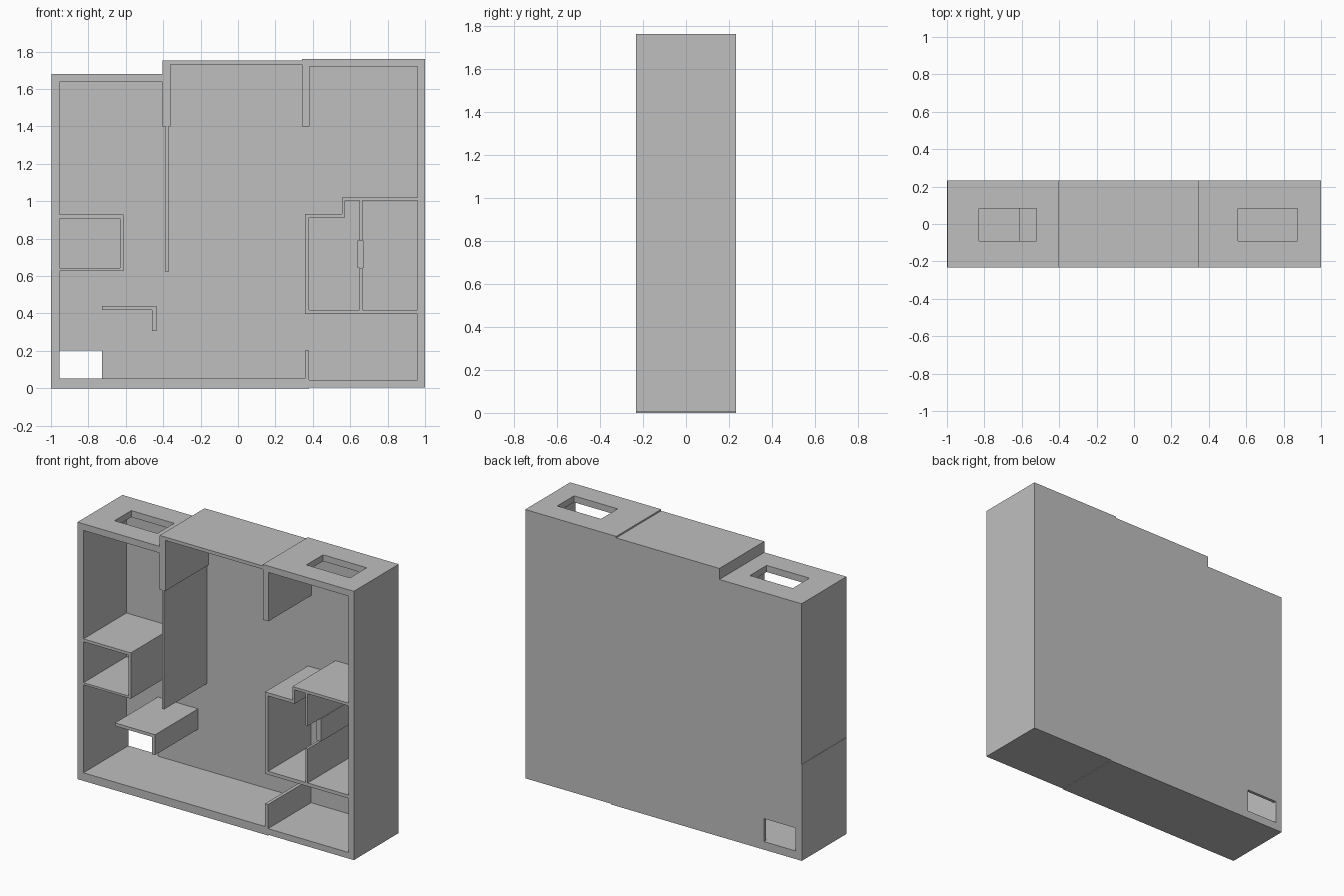
import bpy
import bmesh

cube = bpy.data.objects.get("Cube")
if cube:
    bpy.data.objects.remove(cube, do_unlink=True)

FRONT, INNER, BACK = -0.232, 0.212, 0.232

grey = bpy.data.materials.new("plain grey")
grey.use_nodes = True
colour = (0.52, 0.52, 0.52, 1)
grey.diffuse_color = colour
grey.node_tree.nodes["Principled BSDF"].inputs["Base Color"].default_value = colour


def profile(name, points, y0=FRONT, y1=INNER):
    """Extrude an x-z outline from y0 to y1."""
    bm = bmesh.new()
    face = bm.faces.new([bm.verts.new((x, y0, z)) for x, z in points])
    new = bmesh.ops.extrude_face_region(bm, geom=[face])["geom"]
    verts = [v for v in new if isinstance(v, bmesh.types.BMVert)]
    bmesh.ops.translate(bm, verts=verts, vec=(0, y1 - y0, 0))
    bmesh.ops.recalc_face_normals(bm, faces=bm.faces)
    mesh = bpy.data.meshes.new(name)
    bm.to_mesh(mesh)
    bm.free()
    mesh.materials.append(grey)
    obj = bpy.data.objects.new(name, mesh)
    bpy.context.collection.objects.link(obj)
    return obj


def slab(name, x0, x1, z0, z1, y0=FRONT, y1=INNER):
    return profile(name, [(x0, z0), (x1, z0), (x1, z1), (x0, z1)], y0, y1)


def cut(target, x0, x1, z0, z1, y0, y1):
    cutter = slab(target.name + "_cutter", x0, x1, z0, z1, y0, y1)
    cutter.hide_render = True
    cutter.hide_viewport = True
    cutter.display_type = 'WIRE'
    mod = target.modifiers.new("opening", 'BOOLEAN')
    mod.operation = 'DIFFERENCE'
    mod.solver = 'EXACT'
    mod.object = cutter


# Back panel with the low hatch opening
back = profile("back_panel", [
    (-1, 0), (0.38, 0), (0.38, 0.005), (1, 0.005), (1, 1.762), (0.342, 1.762),
    (0.342, 1.752), (-0.404, 1.752), (-0.404, 1.68), (-0.998, 1.68),
    (-0.998, 0.63), (-1, 0.63)], INNER, BACK)
cut(back, -0.955, -0.727, 0.053, 0.203, 0.15, 0.3)

# Outer shell: the side walls and floors
slab("right_wall_lower", -1, -0.955, 0, 0.63, FRONT, INNER)
slab("right_wall_upper", -0.998, -0.955, 0.63, 1.637)
slab("left_wall", 0.96, 1, 0.045, 1.72)
slab("main_floor", -0.955, 0.358, 0, 0.053)
slab("corner_floor", 0.38, 1, 0.005, 0.045)
slab("floor_post", 0.358, 0.38, 0, 0.203)

# Roof sections, the outer two with openings
right_roof = slab("right_roof", -0.998, -0.404, 1.637, 1.68)
cut(right_roof, -0.83, -0.52, 1.5, 1.9, -0.09, 0.083)
slab("middle_roof", -0.362, 0.342, 1.73, 1.752)
left_roof = slab("left_roof", 0.382, 1, 1.72, 1.762)
cut(left_roof, 0.557, 0.873, 1.6, 1.9, -0.09, 0.083)

# Hanging partitions
slab("right_hanging_wall", -0.404, -0.362, 1.4, 1.752)
slab("right_thin_divider", -0.388, -0.372, 0.623, 1.4)
slab("left_hanging_wall", 0.342, 0.382, 1.4, 1.762)

# Small cubby on the right wall
profile("cubby", [
    (-0.955, 0.628), (-0.613, 0.628), (-0.613, 0.928), (-0.955, 0.928),
    (-0.955, 0.909), (-0.63, 0.909), (-0.63, 0.642), (-0.955, 0.642)])

# Floating angled ledge
profile("angled_ledge", [
    (-0.727, 0.42), (-0.459, 0.42), (-0.459, 0.307),
    (-0.437, 0.307), (-0.437, 0.44), (-0.727, 0.44)])

# Stepped chamber on the left wall
profile("stepped_chamber", [
    (0.96, 0.398), (0.358, 0.398), (0.358, 0.933), (0.556, 0.933),
    (0.556, 1.021), (0.96, 1.021), (0.96, 1.003), (0.572, 1.003),
    (0.572, 0.912), (0.38, 0.912), (0.38, 0.42), (0.96, 0.42)])
slab("chamber_divider_lower", 0.65, 0.666, 0.42, 0.642)
slab("chamber_divider_upper", 0.65, 0.666, 0.791, 1.003)
slab("chamber_door", 0.639, 0.671, 0.642, 0.791, -0.1, INNER)
